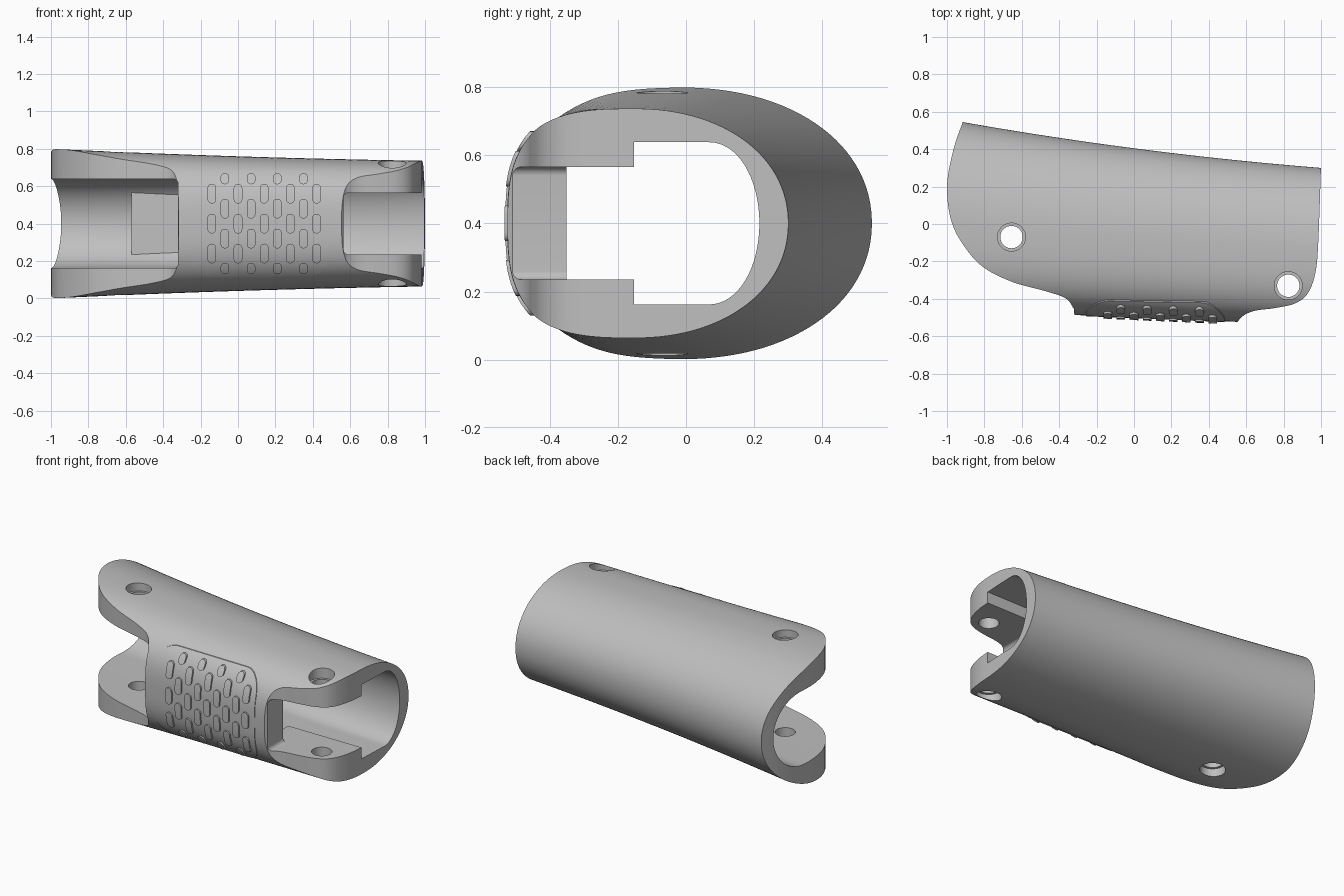
import bpy
import bmesh
import math
from mathutils import Vector

cube = bpy.data.objects.get("Cube")
if cube:
    bpy.data.objects.remove(cube, do_unlink=True)

MID = 0.4  # height of the horizontal symmetry plane

grey = bpy.data.materials.new("matte grey")
grey.use_nodes = True
grey.diffuse_color = (0.52, 0.52, 0.52, 1)
grey.node_tree.nodes["Principled BSDF"].inputs["Base Color"].default_value = (0.52, 0.52, 0.52, 1)


def finish(name, bm):
    bmesh.ops.recalc_face_normals(bm, faces=bm.faces)
    mesh = bpy.data.meshes.new(name)
    bm.to_mesh(mesh)
    bm.free()
    obj = bpy.data.objects.new(name, mesh)
    bpy.context.collection.objects.link(obj)
    mesh.materials.append(grey)
    return obj


def loft(name, section, x0, x1, steps):
    bm = bmesh.new()
    rings = []
    for i in range(steps + 1):
        x = x0 + (x1 - x0) * i / steps
        rings.append([bm.verts.new((x, y, z)) for y, z in section(x)])
    for a, b in zip(rings, rings[1:]):
        for j in range(len(a)):
            k = (j + 1) % len(a)
            bm.faces.new((a[j], a[k], b[k], b[j]))
    bm.faces.new(rings[0])
    bm.faces.new(rings[-1])
    return finish(name, bm)


def prism(name, outlines, place, lo, hi):
    """Extrude flat outlines; place(u, v, w) gives the 3D point."""
    bm = bmesh.new()
    for pts in outlines:
        a = [bm.verts.new(place(u, v, lo)) for u, v in pts]
        b = [bm.verts.new(place(u, v, hi)) for u, v in pts]
        for j in range(len(a)):
            k = (j + 1) % len(a)
            bm.faces.new((a[j], a[k], b[k], b[j]))
        bm.faces.new(a)
        bm.faces.new(b)
    return finish(name, bm)


def along_y(u, v, w):
    return (u, w, v)


def along_z(u, v, w):
    return (u, v, w)


def boolean(obj, tool, operation="DIFFERENCE"):
    mod = obj.modifiers.new("cut", "BOOLEAN")
    mod.operation = operation
    mod.solver = "EXACT"
    mod.object = tool
    bpy.context.view_layer.objects.active = obj
    bpy.ops.object.modifier_apply(modifier=mod.name)
    bpy.data.objects.remove(tool, do_unlink=True)


def rounded(cx, cz, w, h, r, n=8):
    pts = []
    for q, (sx, sz) in enumerate(((1, 1), (-1, 1), (-1, -1), (1, -1))):
        for i in range(n + 1):
            t = (q + i / n) * math.pi / 2
            pts.append((cx + sx * (w / 2 - r) + r * math.cos(t),
                        cz + sz * (h / 2 - r) + r * math.sin(t)))
    return pts


def spline(pts, n=5):
    """Smooth curve through the points."""
    p = [Vector(q) for q in pts]
    p = [2 * p[0] - p[1]] + p + [2 * p[-1] - p[-2]]
    out = []
    for a, b, c, d in zip(p, p[1:], p[2:], p[3:]):
        for i in range(n):
            t = i / n
            out.append(b + 0.5 * t * (c - a + t * (2 * a - 5 * b + 4 * c - d
                                                 + t * (3 * (b - c) + d - a))))
    return [tuple(v) for v in out + [p[-2]]]


def power(v, e):
    return math.copysign(abs(v) ** e, v)


def back_y(x):
    return 0.405 - 0.13 * x + 0.025 * x * x


def shell_section(offset=0.0):
    def section(x):
        h = 0.36 - 0.032 * x + 0.008 * x * x + offset
        yc = -0.09 - 0.06 * x
        back = back_y(x) - yc + offset
        front = yc + 0.5 + 0.042 * x + offset
        pts = []
        for i in range(112):
            t = 2 * math.pi * (i + 0.5) / 112
            c, s = math.cos(t), math.sin(t)
            a, n = (back, 2.1) if c > 0 else (front, 2.9)
            pts.append((yc + a * power(c, 2 / n), MID + h * power(s, 2 / n)))
        return pts
    return section


def cavity_section(x):
    y_in = back_y(x) - 0.085
    a = 0.195 - 0.045 * x
    arc = []
    for i in range(33):
        t = math.pi * (i / 32 - 0.5)
        arc.append((y_in - a + a * power(math.cos(t), 0.95), MID + 0.238 * math.sin(t)))
    return [(-0.35, MID - 0.238)] + arc + [(-0.35, MID + 0.238)]


# Outer sleeve, trimmed to the plan outline
body = loft("finger_sleeve", shell_section(), -1.1, 1.1, 32)
left_end = spline([(-0.91, 0.56), (-0.965, 0.4), (-1, 0.2), (-0.975, 0.01), (-0.9, -0.13),
                   (-0.8, -0.235), (-0.65, -0.31), (-0.47, -0.36), (-0.37, -0.395),
                   (-0.33, -0.44), (-0.315, -0.5)])
right_end = spline([(0.54, -0.54), (0.585, -0.49), (0.65, -0.463), (0.75, -0.45), (0.86, -0.425),
                    (0.93, -0.37), (0.97, -0.26), (0.985, -0.1), (1, 0.31)])
outline = left_end + [(-0.315, -0.7), (0.54, -0.7)] + right_end + [(1, 0.7), (-0.86, 0.7)]
boolean(body, prism("plan_tool", [outline], along_z, -0.2, 1), "INTERSECT")

# Hollow core, leaving thick hinge pads and a flat inner land
core = loft("core_tool", cavity_section, -1.2, 1.2, 32)
for side in (-1, 1):
    z = MID + side * 0.265
    boolean(core, prism("pad_tool", [rounded(0.9, z, 0.9, 0.2, 0.02)], along_y, -0.6, -0.152))
land = [(-0.57, back_y(-0.57) - 0.145), (0.5, back_y(0.5) - 0.115), (0.5, 0.8), (-0.57, 0.8)]
boolean(core, prism("land_tool", [land], along_z, 0.05, 0.75))
boolean(body, core)

# Open slots between the hinge ears
boolean(body, prism("slot_tool", [rounded(-0.82, MID, 1, 0.476, 0.025)], along_y, -0.8, -0.1))
boolean(body, prism("slot_tool", [rounded(1.065, MID, 1, 0.33, 0.025)], along_y, -0.8, -0.155))

# Pin holes with counterbores above and below
for x, y, depth in ((-0.655, -0.07, 0.335), (0.825, -0.33, 0.27)):
    boolean(body, prism("pin_tool", [rounded(x, y, 0.12, 0.12, 0.06)], along_z, -0.2, 1))
    for side in (-1, 1):
        lo, hi = sorted((MID + side * depth, MID + side * 0.6))
        boolean(body, prism("bore_tool", [rounded(x, y, 0.15, 0.15, 0.075)], along_z, lo, hi))

# Raised grip panel following the front surface
panel = prism("grip_panel", [rounded(0.113, MID, 0.74, 0.575, 0.12)], along_y, -0.8, -0.37)
boolean(panel, loft("panel_tool", shell_section(0.004), -1.1, 1.1, 32), "INTERSECT")

# Staggered columns of pill-shaped grip studs
pills = []
for i in range(9):
    x = -0.14 + 0.07 * i
    for dz in ((-0.24, -0.08, 0.08, 0.24) if i % 2 else (-0.16, 0, 0.16)):
        length = 0.06 if abs(dz) > 0.2 else 0.105
        pills.append(rounded(x, MID + dz, 0.046, length, 0.0228, 5))
studs = prism("grip_studs", pills, along_y, -0.8, -0.37)
boolean(studs, loft("stud_tool", shell_section(0.014), -1.1, 1.1, 32), "INTERSECT")

# Smooth shading with crisp edges
for obj in (body, panel, studs):
    bpy.ops.object.select_all(action="DESELECT")
    obj.select_set(True)
    bpy.context.view_layer.objects.active = obj
    bpy.ops.object.shade_smooth_by_angle(angle=math.radians(30))
